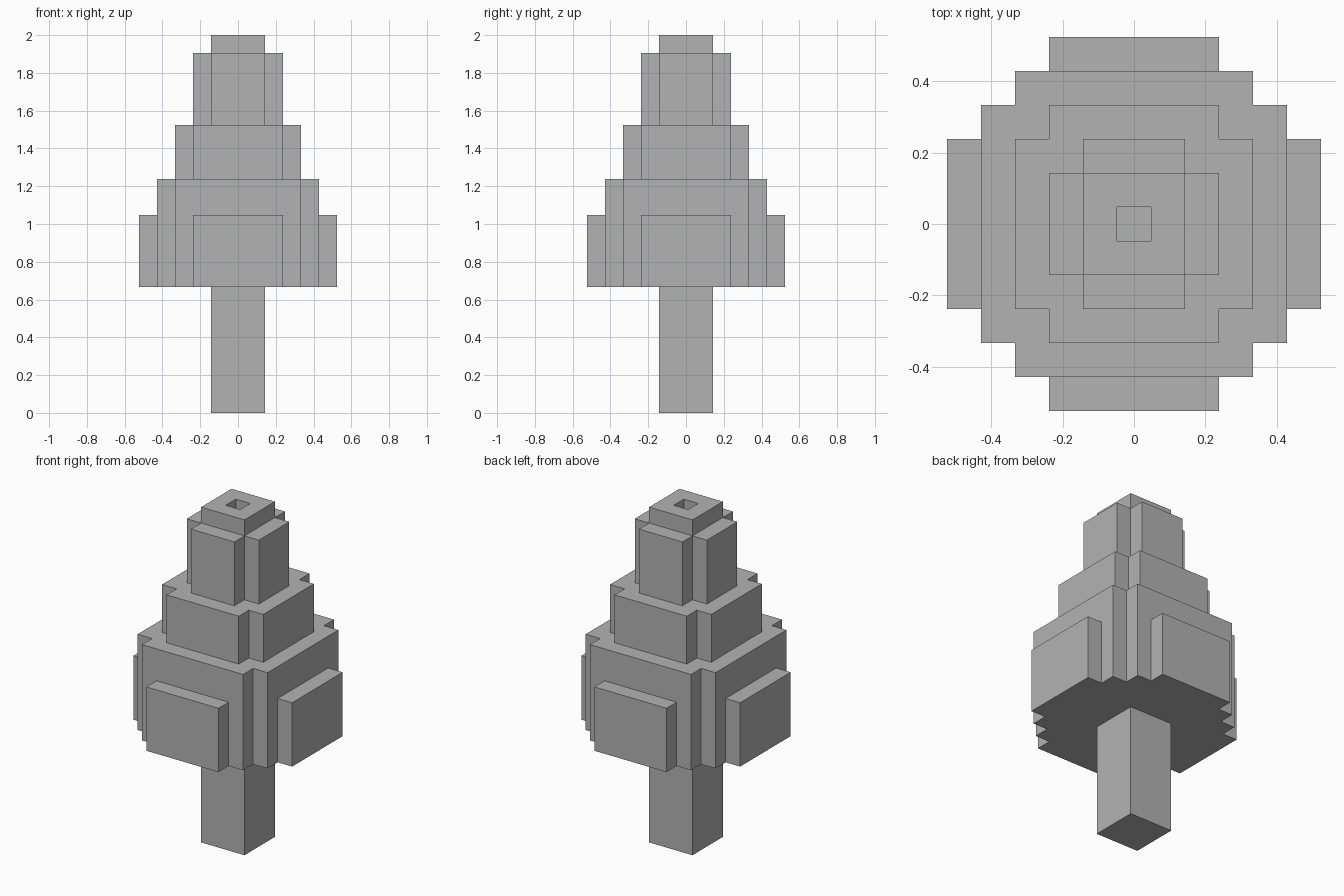
import bpy
import bmesh
import math
from mathutils import Vector

cube = bpy.data.objects.get("Cube")
if cube:
    bpy.data.objects.remove(cube, do_unlink=True)

LAYERS = 21
UNIT = 2 / LAYERS
TRUNK_TOP = 7
# Tiers: first layer, end layer, and half extents (in blocks) of the crossing slabs
TIERS = [
    (0, TRUNK_TOP, [(1, 1)]),
    (TRUNK_TOP, 11, [(5, 2), (4, 3)]),
    (11, 13, [(4, 3)]),
    (13, 16, [(3, 2)]),
    (16, 20, [(2, 1)]),
    (20, LAYERS, [(1, 1)]),
]
DIRECTIONS = [Vector(d) for d in ((1, 0, 0), (0, 1, 0), (0, 0, 1))]
DIRECTIONS += [-d for d in DIRECTIONS]

grey = bpy.data.materials.new("plain grey")
grey.use_nodes = True
grey.diffuse_color = (0.45, 0.45, 0.45, 1)
grey.node_tree.nodes["Principled BSDF"].inputs["Base Color"].default_value = grey.diffuse_color


def tier_blocks(start, end, slabs):
    """Blocks of one tier: each slab together with its quarter turn."""
    cells = set()
    for a, b in slabs:
        for rx, ry in ((a, b), (b, a)):
            cells |= {(x, y, z) for x in range(-rx, rx + 1)
                      for y in range(-ry, ry + 1) for z in range(start, end)}
    return cells


def build(name, cells, solid):
    """Skin the cells with outward faces wherever no solid block adjoins."""
    bm = bmesh.new()
    for cell in sorted(cells):
        centre = Vector(cell) + Vector((0, 0, 0.5))
        for d in DIRECTIONS:
            if tuple(int(c) for c in Vector(cell) + d) in solid:
                continue
            u = Vector((d.y, d.z, d.x))
            v = d.cross(u)
            corners = [centre + (d + u * i + v * j) / 2
                       for i, j in ((-1, -1), (1, -1), (1, 1), (-1, 1))]
            bm.faces.new([bm.verts.new(c * UNIT) for c in corners])
    bmesh.ops.remove_doubles(bm, verts=bm.verts, dist=UNIT / 100)
    # Merge flat neighbouring squares into clean panels
    bmesh.ops.dissolve_limit(bm, angle_limit=math.radians(1),
                             verts=bm.verts, edges=bm.edges)
    mesh = bpy.data.meshes.new(name)
    bm.to_mesh(mesh)
    bm.free()
    mesh.materials.append(grey)
    bpy.context.collection.objects.link(bpy.data.objects.new(name, mesh))


solid = set().union(*(tier_blocks(*tier) for tier in TIERS))
solid.remove((0, 0, LAYERS - 1))  # small square hole in the tip

build("trunk", {c for c in solid if c[2] < TRUNK_TOP}, solid)
build("stepped_foliage", {c for c in solid if c[2] >= TRUNK_TOP}, solid)
